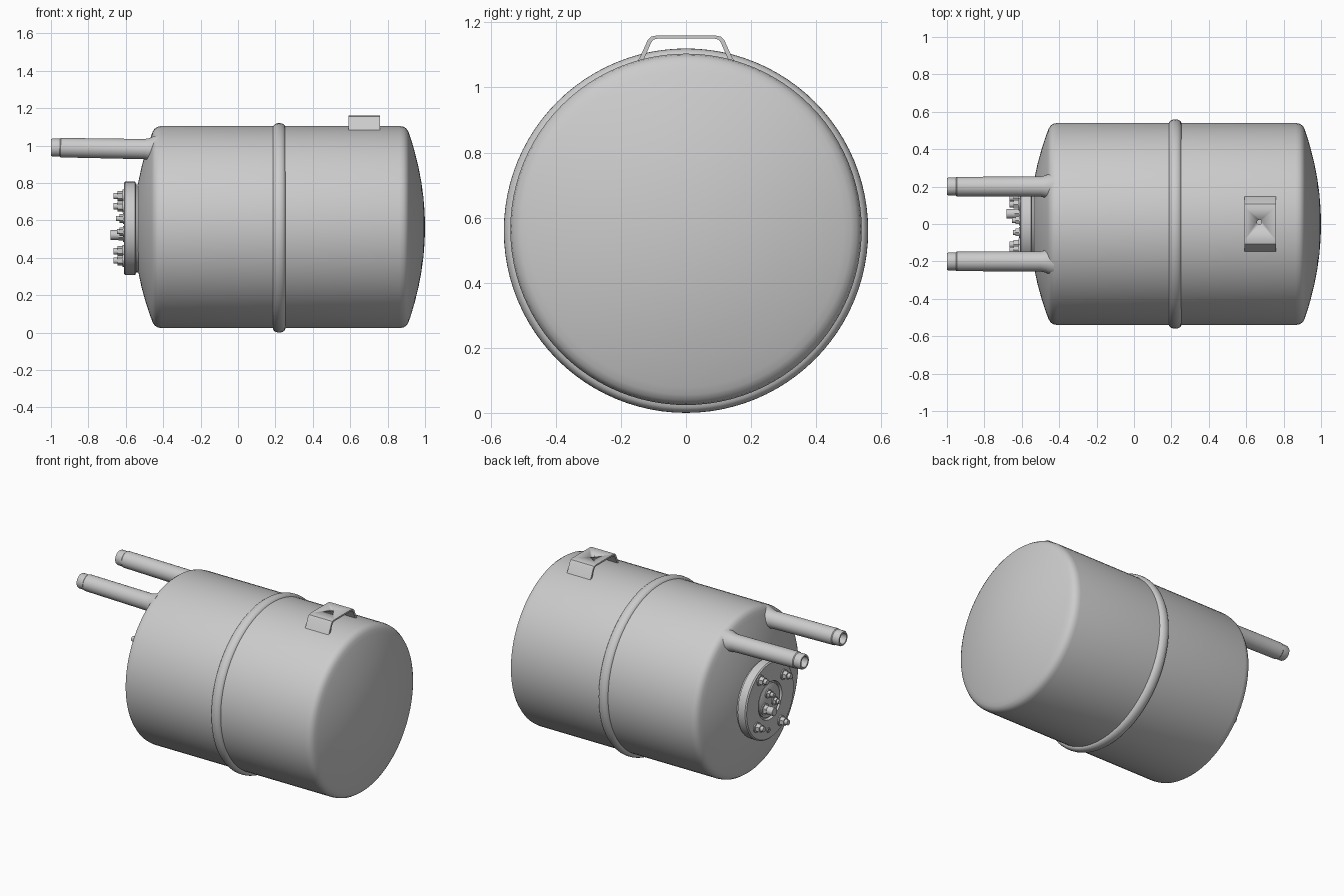
import bpy, bmesh, math
from mathutils import Matrix, Vector

if "Cube" in bpy.data.objects:
    bpy.data.objects.remove(bpy.data.objects["Cube"])

CZ = 0.564   # height of the tank axis


def finish(name, bm, angle=35):
    bmesh.ops.remove_doubles(bm, verts=bm.verts, dist=1e-5)
    bmesh.ops.recalc_face_normals(bm, faces=bm.faces)
    me = bpy.data.meshes.new(name)
    bm.to_mesh(me)
    bm.free()
    ob = bpy.data.objects.new(name, me)
    bpy.context.collection.objects.link(ob)
    bpy.ops.object.select_all(action='DESELECT')
    ob.select_set(True)
    bpy.context.view_layer.objects.active = ob
    if angle:
        bpy.ops.object.shade_smooth_by_angle(angle=math.radians(angle))
    return ob


def lathe(name, profile, y=0.0, z=CZ, n=48, angle=35):
    """Spin (x, radius) points about an axis parallel to x through (y, z)."""
    bm = bmesh.new()
    vs = [bm.verts.new((x, 0, r)) for x, r in profile]
    es = [bm.edges.new(p) for p in zip(vs, vs[1:])]
    bmesh.ops.spin(bm, geom=vs + es, cent=(0, 0, 0), axis=(1, 0, 0),
                   angle=2 * math.pi, steps=n)
    bmesh.ops.translate(bm, verts=bm.verts, vec=(0, y, z))
    return finish(name, bm, angle)


def dome(x_tip, sag, side):
    """Half profile of a dished end, from its tip to the rounded shoulder."""
    pts = [(x_tip - side * sag * (r / 0.5) ** 2, r)
           for r in (0, 0.08, 0.16, 0.24, 0.32, 0.40, 0.45, 0.485)]
    xe = x_tip - side * sag
    pts += [(xe - side * 0.003, 0.508), (xe - side * 0.013, 0.525),
            (xe - side * 0.029, 0.536), (xe - side * 0.05, 0.54)]
    return pts


# Tank shell with dished ends
lathe("tank_shell", dome(-0.555, 0.095, -1) + dome(1.0, 0.085, 1)[::-1], n=96)

# Raised weld bead around the middle
bead = [(0.22 - 0.034 * math.cos(t), 0.536 + 0.024 * math.sin(t))
        for t in [math.pi * i / 10 for i in range(11)]]
lathe("weld_bead", bead, z=0.56, n=96, angle=50)

# Two hollow pipes with flared roots and stepped tips
for label, y in (("left", 0.2), ("right", -0.2)):
    pipe = lathe("pipe_" + label, [
        (-0.40, 0.0), (-0.43, 0.078), (-0.455, 0.068), (-0.475, 0.059), (-0.50, 0.054),
        (-0.948, 0.052), (-0.953, 0.048), (-0.992, 0.048), (-1.0, 0.044),
        (-1.0, 0.034), (-0.80, 0.034), (-0.80, 0.0)], y=0, z=0, n=32)
    root = Vector((-0.45, 0, 0))
    pipe.data.transform(Matrix.Translation((0, y, 0.98)) @ Matrix.Translation(root)
                        @ Matrix.Rotation(math.radians(1.0), 4, 'Y')
                        @ Matrix.Translation(-root))

# Round access flange with neck, rim and recessed centre
FZ = 0.557
lathe("access_flange", [
    (-0.50, 0.235), (-0.545, 0.235), (-0.55, 0.25), (-0.603, 0.25), (-0.61, 0.243),
    (-0.61, 0.122), (-0.592, 0.118), (-0.592, 0.0)], z=FZ, n=64)
lathe("terminal_plate", [(-0.58, 0.108), (-0.604, 0.108), (-0.608, 0.102),
                         (-0.608, 0.0)], z=FZ, n=48)


def bolt(name, y, z, base, nut_r, nut_h, stud_r, stud_h):
    """Washer, hexagonal nut and stud pointing along -x."""
    lathe(name + "_washer", [(base + 0.01, 0), (base + 0.01, nut_r * 1.25),
                             (base - 0.007, nut_r * 1.25), (base - 0.007, 0)], y, z, 24)
    lathe(name + "_nut", [(base, 0), (base, nut_r), (base - nut_h, nut_r),
                          (base - nut_h, 0)], y, z, 6, 20)
    lathe(name + "_stud", [(base, 0), (base, stud_r), (base - stud_h, stud_r),
                           (base - stud_h, 0)], y, z, 16)


# Flange bolts
for i, (y, z) in enumerate([(0.105, 0.73), (-0.14, 0.675), (-0.11, 0.385), (0.14, 0.435)]):
    bolt(f"flange_bolt_{i + 1}", y, z, -0.61, 0.027, 0.035, 0.017, 0.056)

# Terminals on the centre plate, one larger than the rest
bolt("main_terminal", 0.055, 0.522, -0.608, 0.03, 0.03, 0.026, 0.073)
bolt("terminal_1", 0.02, 0.61, -0.608, 0.023, 0.025, 0.014, 0.045)
bolt("terminal_2", -0.045, 0.54, -0.608, 0.023, 0.025, 0.014, 0.04)

# Small drain plug and locating tab on the flange
lathe("flange_plug", [(-0.60, 0.016), (-0.616, 0.016), (-0.616, 0.009),
                      (-0.606, 0.009), (-0.606, 0)], 0.02, 0.37, 16)

# Bent plate bracket on top of the tank
half = [(0.155, 1.073), (0.142, 1.092), (0.118, 1.145), (0.108, 1.156), (0.09, 1.16)]
inner = [(0.138, 1.073), (0.128, 1.09), (0.107, 1.138), (0.10, 1.147), (0.088, 1.15)]
loop = (half + [(-y, z) for y, z in half[::-1]]
        + [(-y, z) for y, z in inner] + inner[::-1])
bm = bmesh.new()
rings = [[bm.verts.new((x, y, z)) for y, z in loop] for x in (0.59, 0.76)]
n, m = len(loop), len(half) * 2
for i in range(n):
    j = (i + 1) % n
    bm.faces.new((rings[0][i], rings[0][j], rings[1][j], rings[1][i]))
for ring in rings:
    for i in range(m - 1):
        bm.faces.new((ring[i], ring[i + 1], ring[n - 2 - i], ring[n - 1 - i]))
bracket = finish("top_bracket", bm, 30)

# Hole through the bracket
bm = bmesh.new()
bmesh.ops.create_cone(bm, cap_ends=True, segments=20, radius1=0.013, radius2=0.013,
                      depth=0.08, matrix=Matrix.Translation((0.67, 0.01, 1.16)))
cutter = finish("hole_cutter", bm)
cutter.hide_render = True
cut = bracket.modifiers.new("hole", 'BOOLEAN')
cut.operation, cut.object, cut.solver = 'DIFFERENCE', cutter, 'EXACT'
bpy.context.view_layer.objects.active = bracket
bpy.ops.object.modifier_apply(modifier=cut.name)
bpy.data.objects.remove(cutter)
